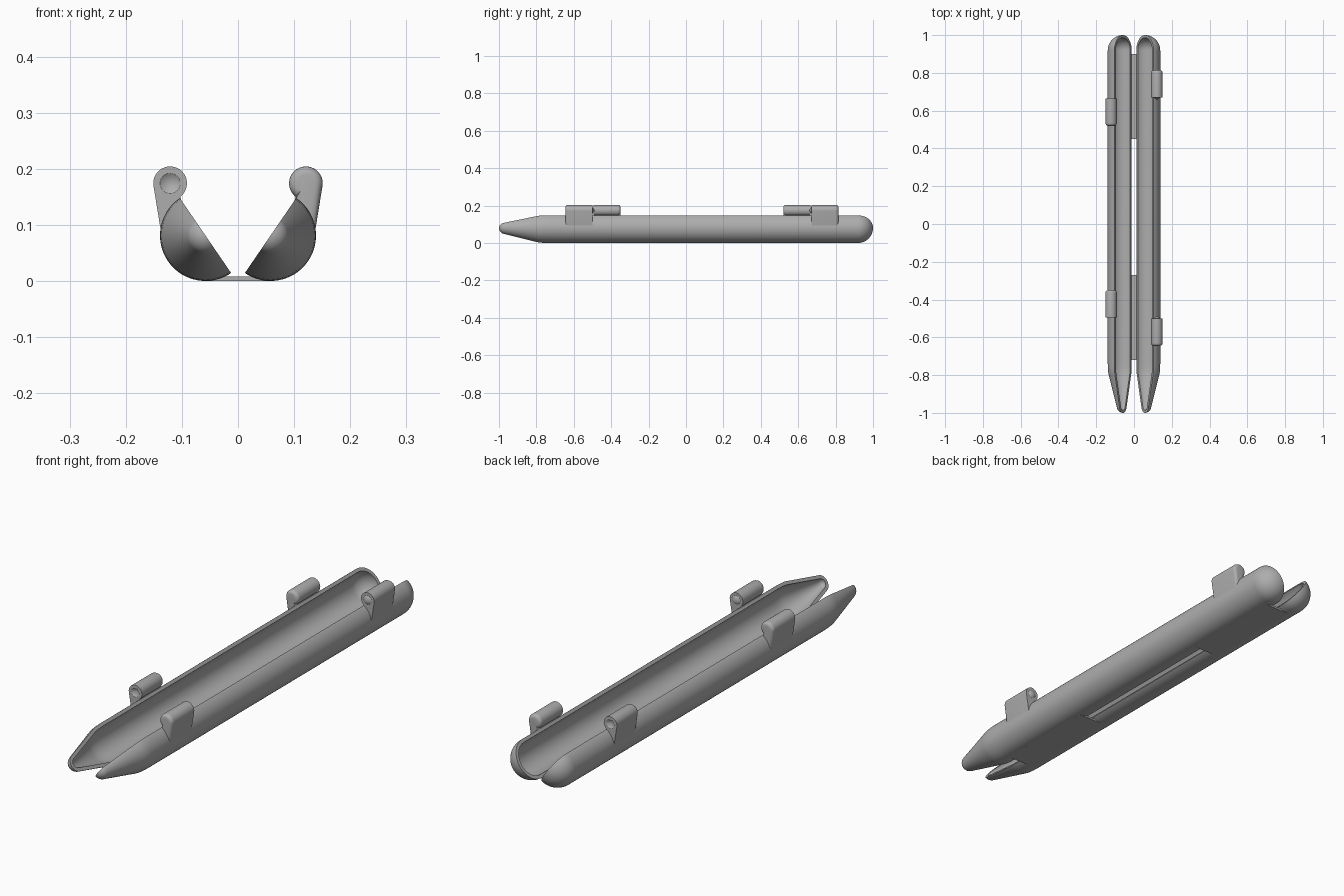
import bpy, bmesh, math

if "Cube" in bpy.data.objects:
    bpy.data.objects.remove(bpy.data.objects["Cube"])

CX, CZ, R, WALL = 0.058, 0.081, 0.081, 0.014   # shell axis, radius, wall
OPEN = math.radians(55.6)                      # tilt of the open rim plane
PX, PZ, PR = 0.121, 0.174, 0.030               # clip barrel centre, radius

grey = bpy.data.materials.new("grey plastic")
grey.diffuse_color = (0.42, 0.42, 0.42, 1)
grey.use_nodes = True
grey.node_tree.nodes["Principled BSDF"].inputs["Base Color"].default_value = grey.diffuse_color


def finish(bm, name, angle=30):
    bmesh.ops.remove_doubles(bm, verts=bm.verts, dist=1e-5)
    bmesh.ops.recalc_face_normals(bm, faces=bm.faces)
    me = bpy.data.meshes.new(name)
    bm.to_mesh(me)
    bm.free()
    me.materials.append(grey)
    ob = bpy.data.objects.new(name, me)
    bpy.context.collection.objects.link(ob)
    bpy.ops.object.select_all(action='DESELECT')
    ob.select_set(True)
    bpy.context.view_layer.objects.active = ob
    bpy.ops.object.shade_smooth_by_angle(angle=math.radians(angle))
    return ob


def profile(t):
    """(y, radius) from pointed front to round back, inset by t"""
    pts = []
    for i in range(8):
        a = math.radians(75 * i / 7)
        pts.append((-0.967 - (0.033 - t) * math.cos(a), (0.033 - t) * math.sin(a)))
    pts += [(y, r - t) for y, r in ((-0.80, .0755), (-0.785, .0785), (-0.765, .0803), (-0.74, R))]
    for i in range(13):
        a = math.radians(90 * i / 12)
        pts.append((1 - R + (R - t) * math.sin(a), (R - t) * math.cos(a)))
    return pts


def on_shell(r, a):
    return CX + r * math.cos(a), CZ + r * math.sin(a)


# half shells: hollow half revolve with a flat rim
def half_shell(side, name):
    bm = bmesh.new()
    steps = 36
    layers = []
    for t in (0, WALL):
        rows = []
        for k in range(steps + 1):
            a = OPEN - math.pi * k / steps
            row = []
            for y, r in profile(t):
                x, z = on_shell(max(r, 0), a)
                row.append(bm.verts.new((side * x, y, z)))
            rows.append(row)
        layers.append(rows)
    n = len(layers[0][0])
    for rows in layers:
        for k in range(steps):
            for i in range(n - 1):
                bm.faces.new((rows[k][i], rows[k][i + 1], rows[k + 1][i + 1], rows[k + 1][i]))
    for k in (0, steps):
        o, q = layers[0][k], layers[1][k]
        for i in range(n - 1):
            bm.faces.new((o[i], o[i + 1], q[i + 1], q[i]))
    finish(bm, name)


# clip: barrel and leg, rounded at the outer end, cone detail on the mating end
def clip_outline(d):
    tail = math.radians(3 + 24 * d / 0.014)
    pts = [on_shell(R - 0.002, tail)]
    for i in range(29):
        a = math.radians(-6 + 239 * i / 28)
        pts.append((PX + (PR - d) * math.cos(a), PZ + (PR - d) * math.sin(a)))
    for i in range(7):
        a = OPEN - 0.02 + (tail - OPEN + 0.02) * i / 6
        pts.append(on_shell(R - 0.008, a))
    return pts


def clip(side, y_mate, y_end, cone, name):
    bm = bmesh.new()
    s = 1 if y_end > y_mate else -1
    sections = [(y_mate, 0)]
    for i in range(6):
        a = math.radians(90 * i / 5)
        sections.append((y_end - s * 0.014 * (1 - math.sin(a)), 0.014 * (1 - math.cos(a))))
    rings = [[bm.verts.new((side * x, y, z)) for x, z in clip_outline(d)] for y, d in sections]
    n = len(rings[0])
    for a, b in zip(rings, rings[1:]):
        for i in range(n):
            j = (i + 1) % n
            bm.faces.new((a[i], a[j], b[j], b[i]))
    bm.faces.new(rings[-1])
    # mating face with a round opening, closed by a cone (dimple or stud)
    hole = []
    for i in range(24):
        a = math.tau * i / 24
        hole.append(bm.verts.new((side * (PX + 0.018 * math.cos(a)), y_mate, PZ + 0.018 * math.sin(a))))
    edges = [bm.edges.new((hole[i], hole[(i + 1) % 24])) for i in range(24)]
    edges += [bm.edges.get((rings[0][i], rings[0][(i + 1) % n])) for i in range(n)]
    bmesh.ops.triangle_fill(bm, use_beauty=True, edges=edges, normal=(0, -s, 0))
    tip = bm.verts.new((side * PX, y_mate + s * cone, PZ))
    for i in range(24):
        bm.faces.new((hole[i], hole[(i + 1) % 24], tip))
    finish(bm, name)


# thin flexible hinge strips joining the shells underneath
def hinge(y0, y1, name):
    bm = bmesh.new()
    bmesh.ops.create_cube(bm, size=1)
    for v in bm.verts:
        v.co = (v.co.x * 2 * CX, y0 if v.co.y < 0 else y1, 0 if v.co.z < 0 else 0.008)
    finish(bm, name)


half_shell(1, "right_shell")
half_shell(-1, "left_shell")
hinge(-0.72, -0.27, "front_hinge")
hinge(0.45, 0.90, "back_hinge")
clip(1, -0.50, -0.645, -0.013, "right_front_clip")
clip(1, 0.67, 0.815, -0.013, "right_back_clip")
clip(-1, -0.495, -0.35, 0.013, "left_front_clip")
clip(-1, 0.665, 0.52, 0.013, "left_back_clip")
